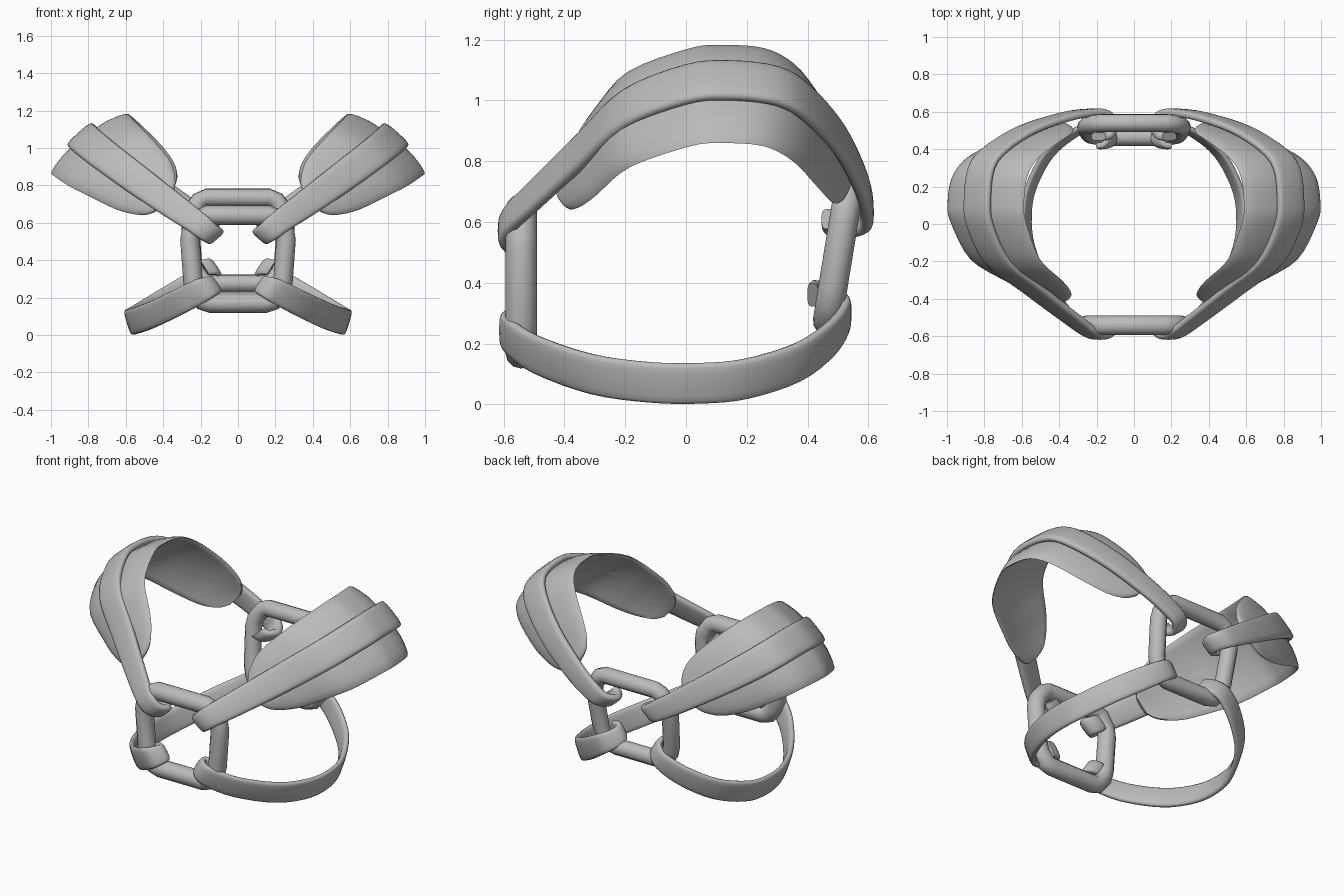
import bpy, bmesh, math
from mathutils import Vector

if "Cube" in bpy.data.objects:
    bpy.data.objects.remove(bpy.data.objects["Cube"])

grey = bpy.data.materials.new("webbing grey")
grey.diffuse_color = (0.5, 0.5, 0.5, 1)
grey.use_nodes = True
grey.node_tree.nodes["Principled BSDF"].inputs["Base Color"].default_value = grey.diffuse_color


def finish(name, bm, angle=50):
    bmesh.ops.recalc_face_normals(bm, faces=bm.faces)
    me = bpy.data.meshes.new(name)
    bm.to_mesh(me)
    bm.free()
    me.materials.append(grey)
    ob = bpy.data.objects.new(name, me)
    bpy.context.collection.objects.link(ob)
    bpy.ops.object.select_all(action='DESELECT')
    ob.select_set(True)
    bpy.context.view_layer.objects.active = ob
    bpy.ops.object.shade_smooth_by_angle(angle=math.radians(angle))
    return ob


def spline(keys, steps):
    """Catmull-Rom through rows of numbers"""
    k = [Vector(r) for r in keys]
    out = []
    for i in range(len(k) - 1):
        a, b, c, d = k[max(i - 1, 0)], k[i], k[i + 1], k[min(i + 2, len(k) - 1)]
        for s in range(steps):
            t = s / steps
            out.append(b + (c - a) * (t / 2) + (2 * a - 5 * b + 4 * c - d) * (t * t / 2)
                       + (3 * b - a - 3 * c + d) * (t ** 3 / 2))
    return out + [k[-1]]


def bridge(bm, rings, closed=False):
    n = len(rings[0])
    for i in range(len(rings) if closed else len(rings) - 1):
        a, b = rings[i], rings[(i + 1) % len(rings)]
        for j in range(n):
            bm.faces.new((a[j], a[(j + 1) % n], b[(j + 1) % n], b[j]))
    if not closed:
        bm.faces.new(rings[0])
        bm.faces.new(rings[-1])


def band(name, keys, w0, w1, thick, camber, side, steps=4):
    """Sweep a flat section, bulging outward by camber; keys are x, y, z, half width.
    w0 / w1 are the width directions at the ends and at the widest reach."""
    rows = spline(keys, steps)
    reach = max(r[0] for r in rows)
    low = min(r[0] for r in rows)
    bm = bmesh.new()
    rings = []
    for i, r in enumerate(rows):
        p = Vector(r[:3])
        t = Vector(rows[min(i + 1, len(rows) - 1)][:3]) - Vector(rows[max(i - 1, 0)][:3])
        f = (r[0] - low) / (reach - low)
        w = Vector(w0).lerp(Vector(w1), f).normalized()
        n = w.cross(t).normalized()   # points inward
        ring = []
        for j in range(16):
            a = math.tau * j / 16
            c, s = math.cos(a), math.sin(a)
            u = math.copysign(abs(c) ** 0.6, c)
            v = math.copysign(abs(s) ** 0.6, s)
            q = p + w * (u * r[3]) + n * (v * thick / 2 + camber * u * u * r[3] / 0.26)
            ring.append(bm.verts.new((q.x * side, q.y, q.z)))
        rings.append(ring)
    bridge(bm, rings)
    return finish(name, bm)


def link_ring(name, y_low, y_high, z_low, z_high, r):
    """Rounded octagonal link made of a bent tube"""
    half = [(0.15, z_low), (0.185, z_low + 0.01), (0.225, z_low + 0.06), (0.24, z_low + 0.11),
            (0.257, z_high - 0.13), (0.25, z_high - 0.08), (0.205, z_high - 0.015), (0.17, z_high)]
    pts = half + [(-x, z) for x, z in reversed(half)]
    tilt = Vector((0, y_high - y_low, z_high - z_low)).normalized()
    nrm = Vector((1, 0, 0)).cross(tilt)
    pos = [Vector((x, y_low + (y_high - y_low) * (z - z_low) / (z_high - z_low), z)) for x, z in pts]
    bm = bmesh.new()
    rings = []
    for i, p in enumerate(pos):
        t = (pos[(i + 1) % len(pos)] - pos[i - 1]).normalized()
        out = t.cross(nrm).normalized()
        rings.append([bm.verts.new(p + (out * math.cos(math.tau * j / 12)
                                        + nrm * math.sin(math.tau * j / 12)) * r) for j in range(12)])
    bridge(bm, rings, True)
    return finish(name, bm)


# Chest and back links
link_ring("front_link", -0.542, -0.542, 0.17, 0.64, 0.052)
link_ring("back_link", 0.465, 0.54, 0.275, 0.735, 0.048)

# Shoulder strap: folded over the front link, over the shoulder, hooked on the back link
shoulder = [(0.18, -0.513, 0.56, 0.05), (0.15, -0.517, 0.54, 0.053), (0.125, -0.545, 0.53, 0.055),
            (0.16, -0.59, 0.55, 0.058), (0.22, -0.587, 0.60, 0.064), (0.34, -0.502, 0.685, 0.073),
            (0.54, -0.35, 0.83, 0.083), (0.73, -0.20, 0.973, 0.088), (0.825, 0.0, 1.052, 0.09),
            (0.837, 0.14, 1.066, 0.09), (0.815, 0.30, 1.047, 0.089), (0.738, 0.40, 0.988, 0.087),
            (0.57, 0.505, 0.87, 0.08), (0.36, 0.575, 0.73, 0.07), (0.22, 0.595, 0.64, 0.062),
            (0.16, 0.583, 0.605, 0.057), (0.125, 0.53, 0.59, 0.053), (0.15, 0.475, 0.595, 0.05),
            (0.19, 0.468, 0.61, 0.05)]

# Broad pad under the shoulder strap, with rounded ends
pad = [(0.40, -0.415, 0.705, 0.05), (0.42, -0.40, 0.73, 0.115), (0.475, -0.37, 0.78, 0.17),
       (0.55, -0.325, 0.84, 0.205), (0.71, -0.21, 0.96, 0.243), (0.805, 0.0, 1.04, 0.258),
       (0.818, 0.12, 1.053, 0.26), (0.795, 0.27, 1.04, 0.257), (0.72, 0.38, 0.98, 0.247),
       (0.58, 0.465, 0.875, 0.22), (0.475, 0.505, 0.80, 0.18), (0.41, 0.525, 0.755, 0.12),
       (0.385, 0.53, 0.735, 0.05)]

# Lower strap: passes under the arm between the two links
lower = [(0.18, -0.513, 0.26, 0.047), (0.15, -0.517, 0.265, 0.05), (0.125, -0.545, 0.27, 0.052),
         (0.16, -0.591, 0.255, 0.06), (0.22, -0.585, 0.227, 0.067), (0.34, -0.495, 0.165, 0.069),
         (0.48, -0.31, 0.10, 0.07), (0.56, -0.12, 0.073, 0.07), (0.577, 0.05, 0.07, 0.07),
         (0.55, 0.20, 0.085, 0.07), (0.46, 0.37, 0.14, 0.069), (0.33, 0.48, 0.22, 0.066),
         (0.22, 0.525, 0.29, 0.06), (0.16, 0.51, 0.325, 0.055), (0.125, 0.465, 0.35, 0.052),
         (0.14, 0.427, 0.365, 0.05), (0.18, 0.417, 0.36, 0.045)]

for side, tag in ((1, "right"), (-1, "left")):
    band("shoulder_strap_" + tag, shoulder, (-0.75, 0, 0.66), (-0.75, 0, 0.66), 0.045, 0, side)
    band("shoulder_pad_" + tag, pad, (-0.68, 0, 0.73), (-0.79, 0, 0.62), 0.028, 0.042, side)
    band("lower_strap_" + tag, lower, (0.55, 0, 0.83), (0.29, 0, 0.95), 0.036, 0, side)
